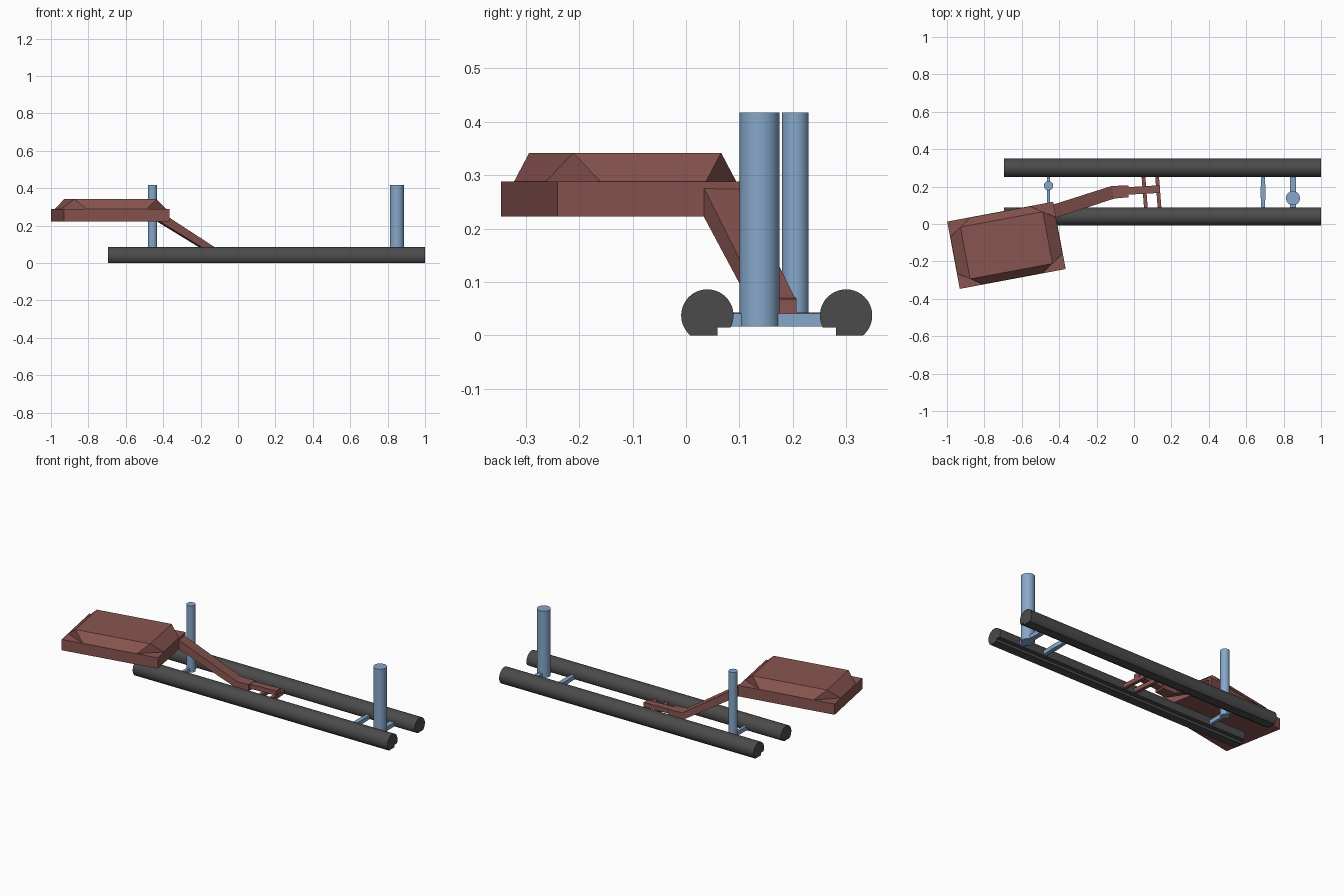
import bpy, bmesh, math
from mathutils import Vector, Matrix

if "Cube" in bpy.data.objects:
    bpy.data.objects.remove(bpy.data.objects["Cube"])


def material(name, rgb):
    m = bpy.data.materials.new(name)
    m.diffuse_color = (*rgb, 1)
    m.use_nodes = True
    m.node_tree.nodes["Principled BSDF"].inputs["Base Color"].default_value = m.diffuse_color
    return m


DARK = material("dark_grey", (0.07, 0.07, 0.07))
BLUE = material("steel_blue", (0.24, 0.39, 0.59))
BROWN = material("red_brown", (0.25, 0.09, 0.08))


def loft(name, rings, mat, smooth=False):
    """Skin a list of equal-length point rings and cap both ends."""
    bm = bmesh.new()
    rows = [[bm.verts.new(p) for p in r] for r in rings]
    n = len(rows[0])
    for a, b in zip(rows, rows[1:]):
        for i in range(n):
            j = (i + 1) % n
            bm.faces.new((a[i], a[j], b[j], b[i]))
    bm.faces.new(rows[0][::-1])
    bm.faces.new(rows[-1])
    bmesh.ops.recalc_face_normals(bm, faces=bm.faces)
    me = bpy.data.meshes.new(name)
    bm.to_mesh(me)
    bm.free()
    ob = bpy.data.objects.new(name, me)
    bpy.context.collection.objects.link(ob)
    me.materials.append(mat)
    if smooth:
        bpy.ops.object.select_all(action='DESELECT')
        ob.select_set(True)
        bpy.context.view_layer.objects.active = ob
        bpy.ops.object.shade_smooth_by_angle(angle=math.radians(30))
    return ob


def prism(name, outline, z0, z1, mat, smooth=False):
    return loft(name, [[(x, y, z) for x, y in outline] for z in (z0, z1)], mat, smooth)


# Rails: round section with a flat foot and a notch on the inner underside
R, CY, CZ = 0.049, 0.04, 0.037
a0 = math.asin((0.015 - CZ) / R)
a1 = math.pi - math.asin(-CZ / R)
section = [(CY + R * math.cos(a0 + (a1 - a0) * i / 40),
            CZ + R * math.sin(a0 + (a1 - a0) * i / 40)) for i in range(41)]
section += [(0.059, 0), (0.059, 0.015)]
for side, flip in (("front", False), ("back", True)):
    loft(side + "_rail", [[(x, 0.34 - y if flip else y, z) for y, z in section]
                          for x in (-0.695, 1.0)], DARK, True)

# Upright posts
for name, x, y, r in (("left_post", -0.457, 0.205, 0.025), ("right_post", 0.85, 0.138, 0.0375)):
    ring = [(x + r * math.cos(t * math.pi / 24), y + r * math.sin(t * math.pi / 24))
            for t in range(48)]
    prism(name, ring, 0.016, 0.417, BLUE, True)


def cross_bar(name, x, w, mat, z0, z1, skew=0.0, bulge=0.0):
    lo, hi, h = 0.08, 0.26, w / 2
    prism(name, [(x - h + skew, lo), (x + h + skew, lo), (x + h + bulge, 0.17),
                 (x + h - skew, hi), (x - h - skew, hi), (x - h - bulge, 0.17)], z0, z1, mat)


# Cross bars between the rails
cross_bar("left_cross_bar", -0.457, 0.018, BLUE, 0.016, 0.041)
cross_bar("right_cross_bar", 0.85, 0.03, BLUE, 0.016, 0.041)
cross_bar("inner_cross_bar", 0.69, 0.018, BLUE, 0.016, 0.041, bulge=0.005)
for i, x in enumerate((0.057, 0.13)):
    cross_bar(f"arm_cross_bar_{i + 1}", x, 0.02, BROWN, 0.018, 0.043, skew=0.007)

# Swung-out seat: slab plus a top with sloping sides and clipped corners
HX, HY, CX, CYC = 0.288, 0.183, 0.128, 0.084
place = Matrix.Translation((-0.682, -0.114, 0)) @ Matrix.Rotation(math.radians(10.6), 4, 'Z')
rect = [(HX, HY), (-HX, HY), (-HX, -HY), (HX, -HY)]
slab = prism("seat_slab", rect, 0.223, 0.288, BROWN)
clipped, top = [], []
for k, (x, y) in enumerate(rect):
    sx, sy = math.copysign(1, x), math.copysign(1, y)
    pair = [(x, y - sy * CYC, 0.286), (x - sx * CX, y, 0.286)]
    clipped += pair if k % 2 == 0 else pair[::-1]
    top += [(x - sx * CX / 2, y - sy * CYC / 2, 0.342)] * 2
cushion = loft("seat_top", [clipped, top], BROWN)
bm = bmesh.new()
bm.from_mesh(cushion.data)
bmesh.ops.remove_doubles(bm, verts=bm.verts, dist=0.0005)
bmesh.ops.recalc_face_normals(bm, faces=bm.faces)
bm.to_mesh(cushion.data)
bm.free()
for ob in (slab, cushion):
    ob.data.transform(place)


def rect_ring(x, y0, y1, z0, z1, dx=0.0):
    return [(x + dx, y0, z0), (x, y1, z0), (x, y1, z1), (x + dx, y0, z1)]


# Sloping arm and its flat foot
loft("seat_arm", [rect_ring(-0.435, 0.033, 0.103, 0.223, 0.277, 0.015),
                  rect_ring(-0.12, 0.136, 0.203, 0.03, 0.072, 0.015),
                  rect_ring(-0.03, 0.143, 0.207, 0.03, 0.07)], BROWN)
loft("arm_foot", [rect_ring(-0.07, 0.155, 0.195, 0.04, 0.068),
                  rect_ring(0.138, 0.166, 0.207, 0.04, 0.068)], BROWN)
